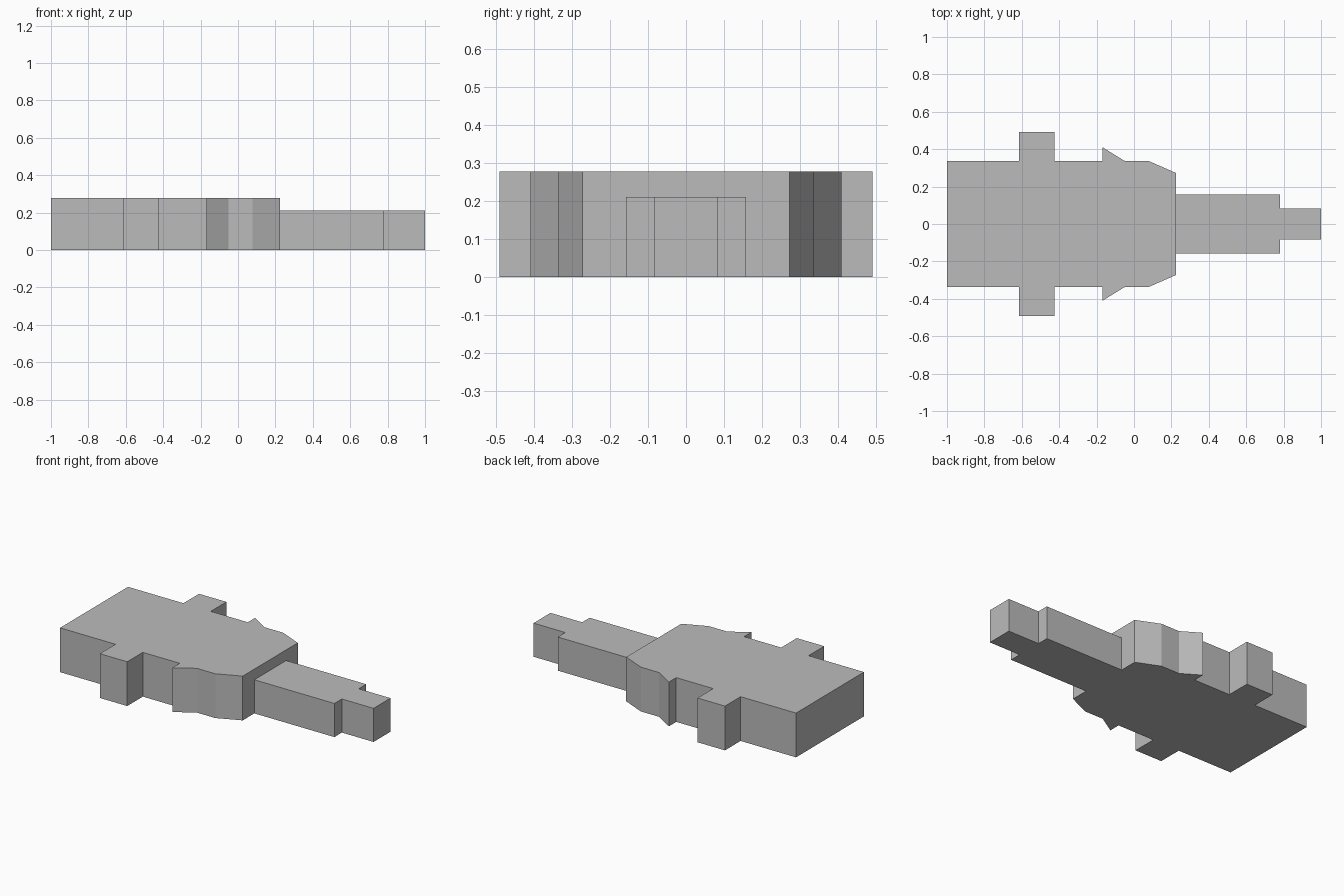
import bpy, bmesh

if "Cube" in bpy.data.objects:
    bpy.data.objects.remove(bpy.data.objects["Cube"])

grey = bpy.data.materials.new("plain grey")
grey.diffuse_color = (0.5, 0.5, 0.5, 1)
grey.use_nodes = True
grey.node_tree.nodes["Principled BSDF"].inputs["Base Color"].default_value = grey.diffuse_color


def prism(name, x0, half0, x1, half1, height):
    """Flat-topped block on the ground, half-width half0 at x0 and half1 at x1."""
    bm = bmesh.new()
    outline = [(x0, -half0), (x1, -half1), (x1, half1), (x0, half0)]
    base = bm.faces.new([bm.verts.new((x, y, 0)) for x, y in outline])
    top = bmesh.ops.extrude_face_region(bm, geom=[base])["geom"]
    bmesh.ops.translate(bm, vec=(0, 0, height),
                        verts=[v for v in top if isinstance(v, bmesh.types.BMVert)])
    bmesh.ops.recalc_face_normals(bm, faces=bm.faces)
    mesh = bpy.data.meshes.new(name)
    bm.to_mesh(mesh)
    bm.free()
    mesh.materials.append(grey)
    bpy.context.collection.objects.link(bpy.data.objects.new(name, mesh))


TALL, LOW = 0.278, 0.211

# Wide body and the bar across it
prism("rear_body", -1.0, 0.337, -0.615, 0.337, TALL)
prism("cross_bar", -0.615, 0.492, -0.425, 0.492, TALL)
prism("middle_body", -0.425, 0.337, -0.168, 0.337, TALL)

# Flared collar, straight band and tapered nose
prism("flared_collar", -0.168, 0.41, -0.05, 0.337, TALL)
prism("straight_band", -0.05, 0.337, 0.078, 0.337, TALL)
prism("tapered_nose", 0.078, 0.337, 0.224, 0.273, TALL)

# Lower stem and its narrow tip
prism("stem", 0.224, 0.158, 0.78, 0.158, LOW)
prism("stem_tip", 0.78, 0.084, 1.0, 0.084, LOW)
